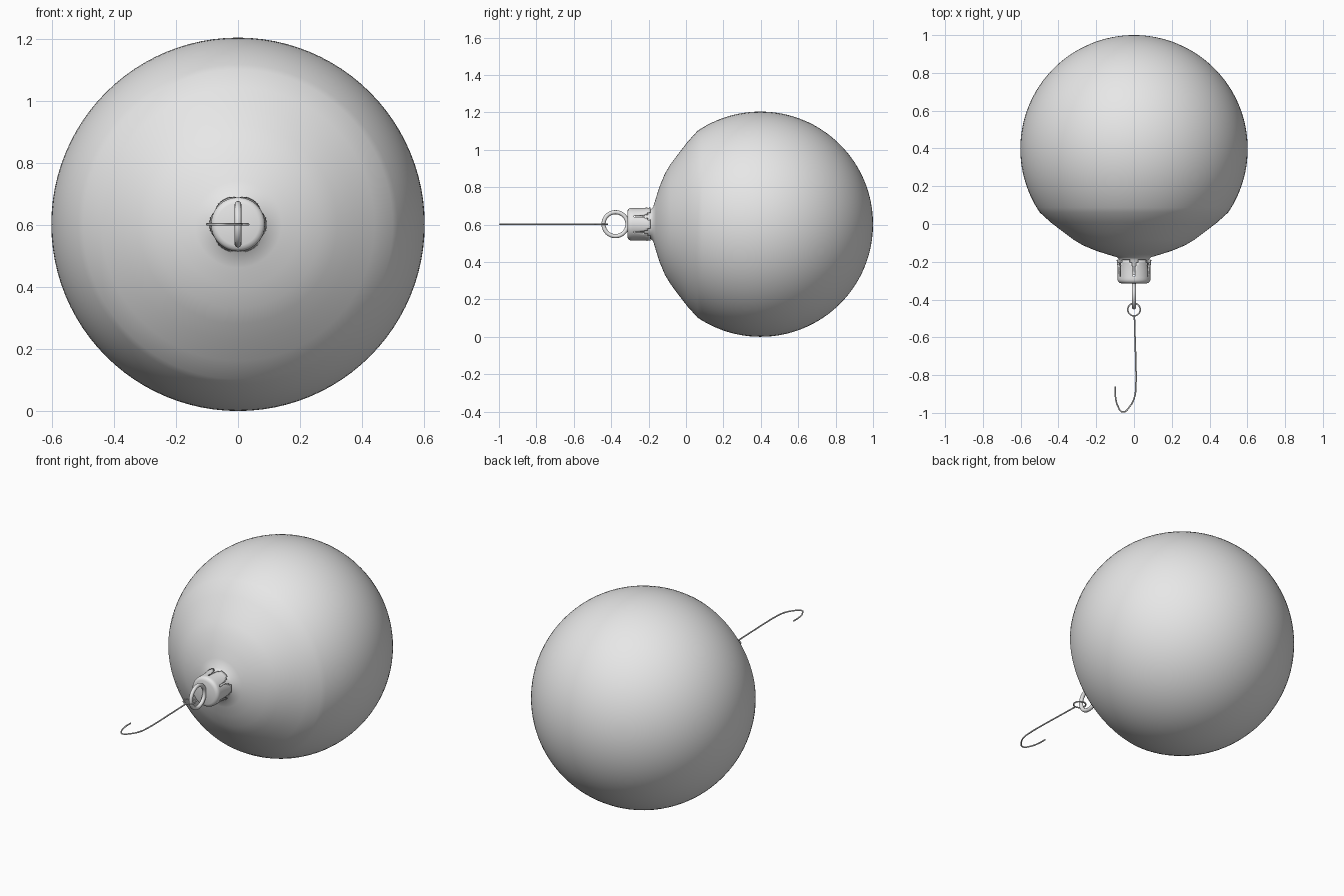
import bpy
import bmesh
from math import sin, cos, pi, radians

if "Cube" in bpy.data.objects:
    bpy.data.objects.remove(bpy.data.objects["Cube"])

R = 0.602          # bauble radius
CY, CZ = 0.398, R  # bauble centre; everything lies on the axis z = CZ

grey = bpy.data.materials.new("plain_grey")
grey.use_nodes = True
grey.diffuse_color = (0.8, 0.8, 0.8, 1)
grey.node_tree.nodes["Principled BSDF"].inputs["Base Color"].default_value = (0.8, 0.8, 0.8, 1)


def finish(obj, angle=40):
    """Colour the object and shade it smooth."""
    obj.data.materials.clear()
    obj.data.materials.append(grey)
    bpy.ops.object.select_all(action='DESELECT')
    obj.select_set(True)
    bpy.context.view_layer.objects.active = obj
    bpy.ops.object.shade_smooth_by_angle(angle=radians(angle))
    return obj


def lathe(name, profile, segments, keep=lambda seg, ring: True):
    """Spin (radius, y) points round the y axis; keep() can leave faces out."""
    bm = bmesh.new()
    rings = []
    for r, y in profile:
        if r == 0:
            rings.append([bm.verts.new((0, y, CZ))] * segments)
        else:
            angles = [2 * pi * s / segments for s in range(segments)]
            rings.append([bm.verts.new((r * cos(a), y, CZ + r * sin(a))) for a in angles])
    for i in range(len(rings) - 1):
        for s in range(segments):
            if keep(s, i):
                t = (s + 1) % segments
                corners = [rings[i][s], rings[i][t], rings[i + 1][t], rings[i + 1][s]]
                bm.faces.new(list(dict.fromkeys(corners)))
    bmesh.ops.recalc_face_normals(bm, faces=bm.faces)
    mesh = bpy.data.meshes.new(name)
    bm.to_mesh(mesh)
    bm.free()
    obj = bpy.data.objects.new(name, mesh)
    bpy.context.collection.objects.link(obj)
    return obj


# Bauble: a sphere drawn out into a short neck
steps = 44
ball = [(R * sin(radians(124) * i / steps), CY + R * cos(radians(124) * i / steps))
        for i in range(steps + 1)]
neck = [(0.44, 0.008), (0.375, -0.042), (0.32, -0.083), (0.27, -0.113), (0.2, -0.142),
        (0.14, -0.161), (0.09, -0.176), (0.078, -0.19), (0.075, -0.27), (0, -0.27)]
finish(lathe("bauble", ball + neck, 96))

# Cap: rounded crown with six slots that widen towards the bauble
TAB = 16
slot_width = {6: 2, 7: 2, 8: 4, 9: 8}


def solid(seg, ring):
    offset = (seg - TAB // 2) % TAB
    distance = min(offset + 0.5, TAB - offset - 0.5)
    return distance > slot_width.get(ring, 0) / 2


cap_profile = [(0, -0.314), (0.068, -0.314), (0.079, -0.31), (0.085, -0.303),
               (0.087, -0.294), (0.087, -0.285), (0.087, -0.278), (0.087, -0.25),
               (0.088, -0.222), (0.09, -0.205), (0.092, -0.19)]
cap = lathe("cap", cap_profile, TAB * 6, solid)
wall = cap.modifiers.new("wall", 'SOLIDIFY')
wall.thickness = 0.007
wall.offset = -1
finish(cap)

# Hanging ring, standing upright in front of the cap
bpy.ops.mesh.primitive_torus_add(major_radius=0.064, minor_radius=0.011,
                                 major_segments=48, minor_segments=12,
                                 location=(0, -0.377, CZ), rotation=(0, pi / 2, 0))
ring = bpy.context.object
ring.name = "hanging_ring"
finish(ring, 60)

# Wire eye, linked through the ring
WIRE = 0.004
bpy.ops.mesh.primitive_torus_add(major_radius=0.033, minor_radius=WIRE,
                                 major_segments=40, minor_segments=8,
                                 location=(0, -0.453, CZ))
eye = bpy.context.object
eye.name = "wire_eye"
finish(eye, 60)

# Wire hook: long stem that bends back on itself
path = [(0.002, -0.486), (0.006, -0.62), (0.01, -0.75), (0.01, -0.85), (0.003, -0.915),
        (-0.022, -0.965), (-0.06, -0.995), (-0.085, -0.965), (-0.098, -0.915), (-0.1, -0.86)]
curve = bpy.data.curves.new("wire_hook", 'CURVE')
curve.dimensions = '3D'
curve.bevel_depth = WIRE
curve.bevel_resolution = 2
curve.use_fill_caps = True
spline = curve.splines.new('BEZIER')
spline.resolution_u = 8
spline.bezier_points.add(len(path) - 1)
for point, (x, y) in zip(spline.bezier_points, path):
    point.co = (x, y, CZ)
    point.handle_left_type = point.handle_right_type = 'AUTO'
hook = bpy.data.objects.new("wire_hook", curve)
bpy.context.collection.objects.link(hook)
bpy.ops.object.select_all(action='DESELECT')
hook.select_set(True)
bpy.context.view_layer.objects.active = hook
bpy.ops.object.convert(target='MESH')
finish(bpy.context.object, 60)
